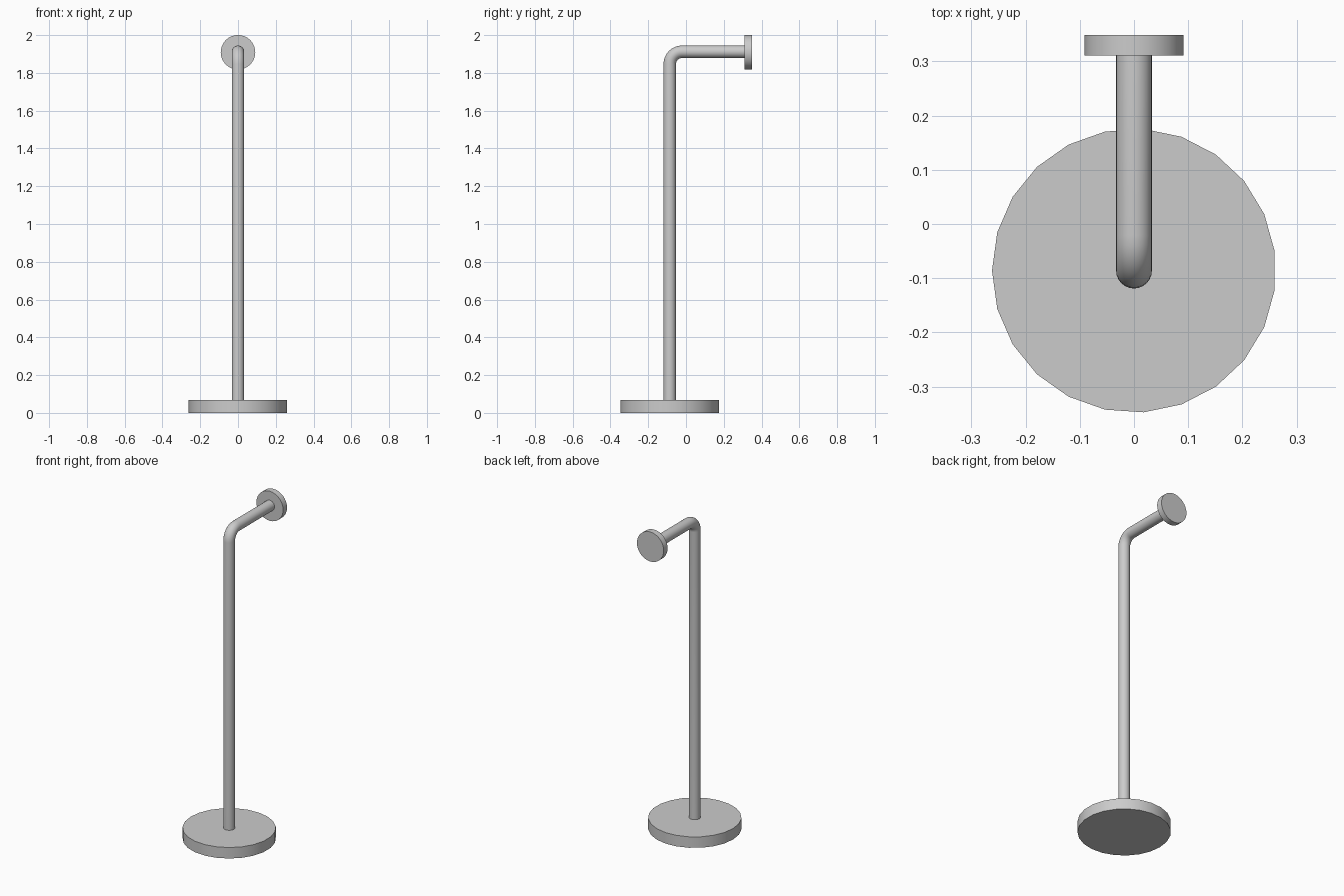
import bpy, bmesh
from math import pi, sin, cos, radians
from mathutils import Matrix, Vector

cube = bpy.data.objects.get("Cube")
if cube:
    bpy.data.objects.remove(cube, do_unlink=True)

metal = bpy.data.materials.new("grey_metal")
metal.use_nodes = True
grey = (0.6, 0.6, 0.6, 1)
metal.diffuse_color = grey
metal.node_tree.nodes["Principled BSDF"].inputs["Base Color"].default_value = grey


def finish(name, bm):
    bmesh.ops.recalc_face_normals(bm, faces=bm.faces)
    mesh = bpy.data.meshes.new(name)
    bm.to_mesh(mesh)
    bm.free()
    mesh.materials.append(metal)
    obj = bpy.data.objects.new(name, mesh)
    bpy.context.collection.objects.link(obj)
    bpy.ops.object.select_all(action='DESELECT')
    obj.select_set(True)
    bpy.context.view_layer.objects.active = obj
    bpy.ops.object.shade_smooth_by_angle(angle=radians(35))
    return obj


def ring(bm, centre, side, up, radius, sides, start=0):
    return [bm.verts.new(centre + radius * (side * cos(start + 2 * pi * i / sides)
                                            + up * sin(start + 2 * pi * i / sides)))
            for i in range(sides)]


def sweep(name, stations, radius, sides, start=0):
    """Skin rings along (centre, up) stations and cap both ends."""
    bm = bmesh.new()
    side = Vector((1, 0, 0))
    rings = [ring(bm, c, side, up, radius, sides, start) for c, up in stations]
    for a, b in zip(rings, rings[1:]):
        for i in range(sides):
            j = (i + 1) % sides
            bm.faces.new((a[i], a[j], b[j], b[i]))
    bm.faces.new(rings[0])
    bm.faces.new(rings[-1])
    return finish(name, bm)


POST_Y, ARM_Z, BEND = -0.086, 1.912, 0.065
BASE_TOP, PLATE_Y = 0.068, 0.311
Y, Z = Vector((0, 1, 0)), Vector((0, 0, 1))

# Floor base
sweep("floor_base", [(Vector((0, POST_Y, z)), Y) for z in (0, BASE_TOP)],
      0.262, 23, pi)

# Bent pipe: upright post, rounded elbow and horizontal arm
path = [(Vector((0, POST_Y, BASE_TOP)), Y)]
for k in range(9):
    a = pi / 2 * k / 8
    outward = Vector((0, -cos(a), sin(a)))
    pivot = Vector((0, POST_Y + BEND, ARM_Z - BEND))
    path.append((pivot + outward * BEND, Y * cos(a) - Z * sin(a)))
path.append((Vector((0, PLATE_Y, ARM_Z)), -Z))
sweep("bent_pipe", path, 0.033, 24)

# Wall plate at the end of the arm
sweep("wall_plate", [(Vector((0, y, 1.909)), Z) for y in (PLATE_Y, 0.349)],
      0.0915, 32)
